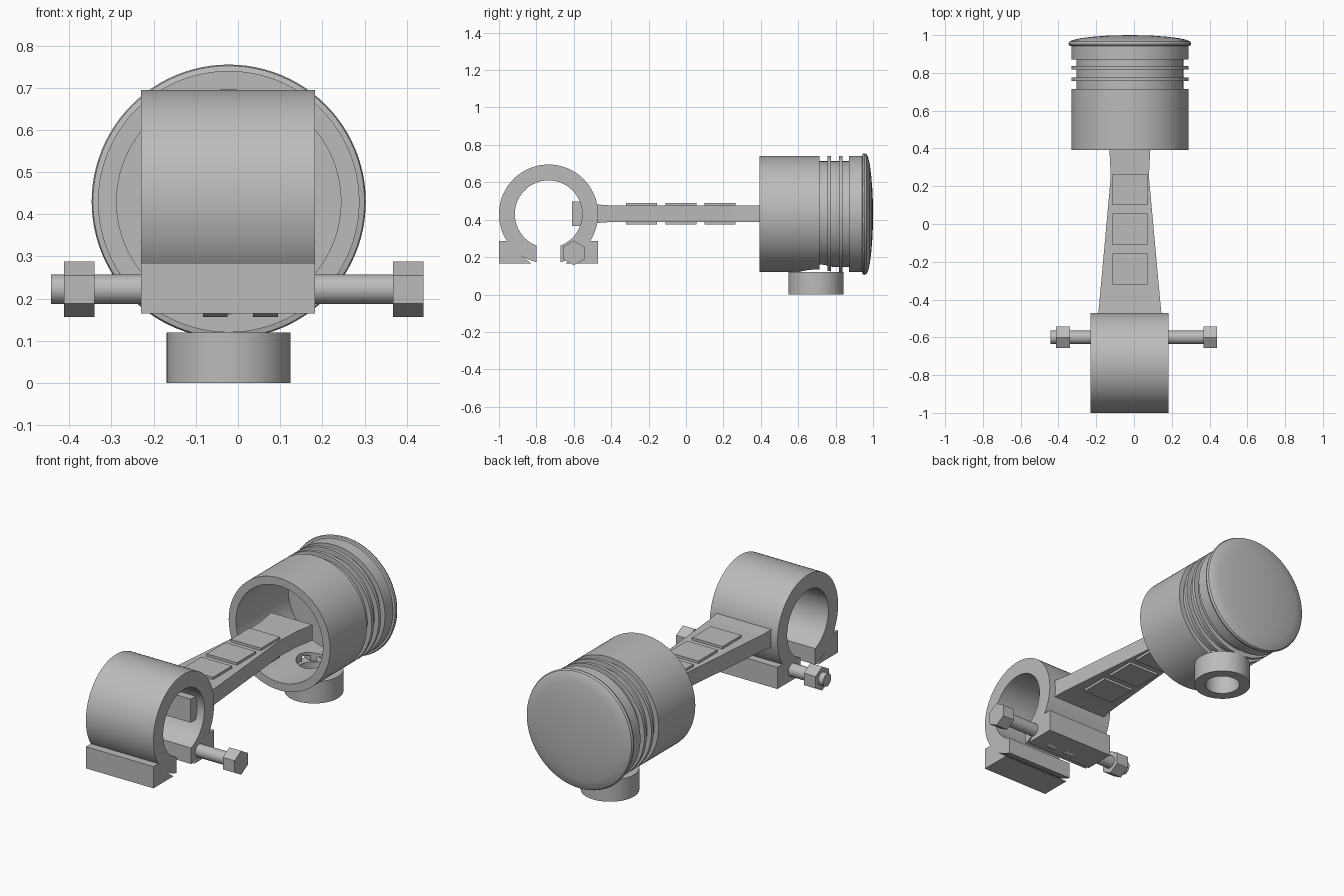
import bpy, bmesh
from math import sin, cos, asin, pi, tau
from mathutils import Vector, Matrix

if "Cube" in bpy.data.objects:
    bpy.data.objects.remove(bpy.data.objects["Cube"])

CX, CZ = -0.022, 0.43          # shared centre line of rod and piston
BIG_Y = -0.735                 # centre of the crank bearing
PIN_Y = 0.695                  # centre of the pin boss
BOLT_Y, BOLT_Z = -0.60, 0.222

grey = bpy.data.materials.new("steel grey")
grey.use_nodes = True
grey.diffuse_color = (0.5, 0.5, 0.5, 1)
grey.node_tree.nodes["Principled BSDF"].inputs["Base Color"].default_value = (0.5, 0.5, 0.5, 1)


def finish(name, bm):
    bmesh.ops.remove_doubles(bm, verts=bm.verts, dist=1e-5)
    bmesh.ops.recalc_face_normals(bm, faces=bm.faces)
    mesh = bpy.data.meshes.new(name)
    bm.to_mesh(mesh)
    bm.free()
    mesh.materials.append(grey)
    ob = bpy.data.objects.new(name, mesh)
    bpy.context.collection.objects.link(ob)
    return ob


def activate(ob):
    bpy.ops.object.select_all(action='DESELECT')
    ob.select_set(True)
    bpy.context.view_layer.objects.active = ob


def smooth(ob):
    activate(ob)
    bpy.ops.object.shade_smooth_by_angle(angle=pi / 6)
    return ob


def loft(name, rings):
    """Skin a list of equal-length point rings and cap both ends."""
    bm = bmesh.new()
    loops = [[bm.verts.new(p) for p in ring] for ring in rings]
    for a, b in zip(loops, loops[1:]):
        for i in range(len(a)):
            bm.faces.new((a[i - 1], a[i], b[i], b[i - 1]))
    bm.faces.new(loops[0])
    bm.faces.new(loops[-1])
    return finish(name, bm)


def prism_x(name, profile, x0, x1):
    return loft(name, [[(x, y, z) for y, z in profile] for x in (x0, x1)])


def box(name, x, y, z):
    return prism_x(name, [(y[0], z[0]), (y[1], z[0]), (y[1], z[1]), (y[0], z[1])], *x)


def lathe(name, profile, centre, axis, closed=True, steps=96):
    """Spin (radius, distance) points around an axis through centre."""
    bm = bmesh.new()
    axis = Vector(axis)
    vs = [bm.verts.new(Vector(centre) + Vector((r, 0, 0)) + axis * d) for r, d in profile]
    pairs = list(zip(vs, vs[1:])) + ([(vs[-1], vs[0])] if closed else [])
    edges = [bm.edges.new(p) for p in pairs]
    bmesh.ops.spin(bm, geom=vs + edges, cent=centre, axis=axis, angle=tau, steps=steps)
    return finish(name, bm)


def circle(r, n, y, z):
    return [(y + r * sin(tau * i / n), z + r * cos(tau * i / n)) for i in range(n)]


# Piston: hollow skirt, ring grooves and domed crown
SKIRT, CORE, BORE = 0.31, 0.283, 0.266
profile = [(0, 0.85), (BORE, 0.85), (BORE, 0.393), (SKIRT, 0.393), (SKIRT, 0.714), (CORE, 0.714)]
for y in (0.757, 0.818):
    profile += [(CORE, y), (SKIRT, y), (SKIRT, y + 0.019), (CORE, y + 0.019)]
profile += [(CORE, 0.872), (SKIRT, 0.872), (SKIRT, 0.942), (0.322, 0.945), (0.325, 0.954),
            (0.32, 0.965), (0.303, 0.974), (0.265, 0.983), (0.2, 0.991), (0.11, 0.998), (0, 1.0)]
piston = lathe("piston", profile, (CX, 0, CZ), (0, 1, 0), closed=False)

# Pin hole through the lower skirt wall
cutter = lathe("pin_hole_cutter", [(0, -0.05), (0.09, -0.05), (0.09, 0.3), (0, 0.3)],
               (CX, PIN_Y, 0), (0, 0, 1), closed=False, steps=48)
cutter.hide_render = True
mod = piston.modifiers.new("pin_hole", 'BOOLEAN')
mod.operation, mod.solver, mod.object = 'DIFFERENCE', 'EXACT', cutter
activate(piston)
bpy.ops.object.modifier_apply(modifier=mod.name)
bpy.data.objects.remove(cutter)
smooth(piston)

# Pin boss below the piston
smooth(lathe("pin_boss", [(0.09, 0), (0.147, 0), (0.147, 0.12), (0.09, 0.12)],
             (CX, PIN_Y, 0), (0, 0, 1), steps=64))

# Crank bearing: open ring with a gap at the bottom
R_OUT, R_IN, GAP, N = 0.265, 0.18, 0.065, 80
X0, X1 = -0.23, 0.183


def arc(r):
    start = asin(GAP / r)
    angles = [start + (tau - 2 * start) * i / N for i in range(N + 1)]
    return [(BIG_Y + r * sin(a), CZ - r * cos(a)) for a in angles]


bm = bmesh.new()
sections = [[[bm.verts.new((x, y, z)) for y, z in arc(r)] for r in (R_OUT, R_IN)] for x in (X0, X1)]
(o0, i0), (o1, i1) = sections
for a, b in ((o0, o1), (o1, i1), (i1, i0), (i0, o0)):
    for k in range(N):
        bm.faces.new((a[k], a[k + 1], b[k + 1], b[k]))
for k in (0, N):
    bm.faces.new((o0[k], o1[k], i1[k], i0[k]))
smooth(finish("crank_bearing", bm))

# Clamp flanges on both sides of the gap
for side, label in ((-1, "front"), (1, "back")):
    shape = [(0.265, 0.285), (0.265, 0.165), (0.091, 0.165), (0.165, 0.223), (0.19, 0.285)]
    prism_x(label + "_clamp_flange", [(BIG_Y + side * y, z) for y, z in shape], X0, X1)

# Clamp bolt with hexagonal head and nuts
smooth(prism_x("bolt_shaft", circle(0.035, 32, BOLT_Y, BOLT_Z), -0.443, 0.42))
for label, x0, x1 in (("bolt_head", 0.367, 0.44), ("bolt_nut", -0.413, -0.34),
                      ("left_inner_nut", 0.035, 0.095), ("right_inner_nut", -0.083, -0.025)):
    prism_x(label, circle(0.066, 6, BOLT_Y, BOLT_Z), x0, x1)

# Tapered connecting rod
stations = [(-0.52, 0.17, 0.05), (-0.47, 0.167, 0.049), (-0.4, 0.16, 0.044),
            (0.25, 0.101, 0.043), (0.39, 0.108, 0.043), (0.5, 0.127, 0.043)]
corners = ((-1, -1), (1, -1), (1, 1), (-1, 1))
loft("connecting_rod", [[(CX + sx * w, y, CZ + 0.002 + sz * h) for sx, sz in corners]
                        for y, w, h in stations])
box("rod_end_block", (CX - 0.16, CX + 0.16), (-0.61, -0.5), (0.367, 0.497))

# Raised pads on both faces of the rod
for i, y in enumerate((-0.32, -0.11, 0.1)):
    for label, z in (("upper", (0.46, 0.489)), ("lower", (0.375, 0.404))):
        box(f"{label}_rod_pad_{i + 1}", (CX - 0.093, CX + 0.093), (y, y + 0.165), z)
